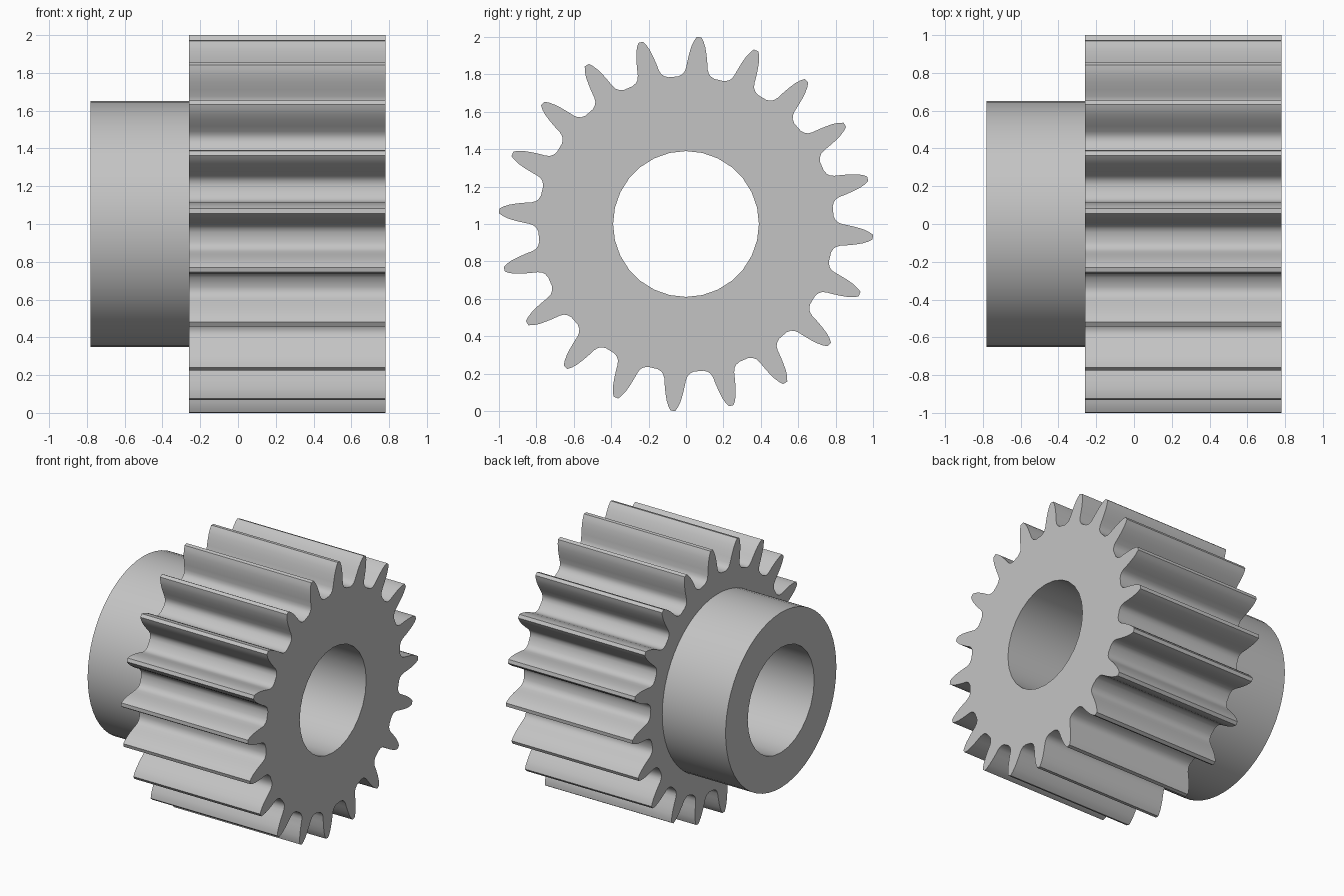
import bpy, bmesh
from math import sin, cos, pi, radians, hypot, atan2

if "Cube" in bpy.data.objects:
    bpy.data.objects.remove(bpy.data.objects["Cube"], do_unlink=True)

TEETH = 20
FIRST_TOOTH = radians(4)
BORE_RADIUS, HUB_RADIUS = 0.39, 0.65
BACK, STEP, FRONT = -0.78, -0.26, 0.78

steel = bpy.data.materials.new("grey_steel")
steel.use_nodes = True
colour = (0.55, 0.55, 0.55, 1)
steel.diffuse_color = colour
steel.node_tree.nodes["Principled BSDF"].inputs["Base Color"].default_value = colour


def polar(angle, radius):
    """Point in the (y, z) plane, angle measured from straight up towards +y."""
    return radius * sin(angle), 1 + radius * cos(angle)


def circle(radius, sides):
    return [polar(2 * pi * i / sides, radius) for i in range(sides)]


def gear_outline():
    # One flank from tip to root fillet: (half width, height from the axis)
    flank = [(0.013, 1.001), (0.026, 0.979), (0.037, 0.95), (0.046, 0.912),
             (0.053, 0.87), (0.058, 0.832), (0.065, 0.811), (0.077, 0.796),
             (0.098, 0.784)]
    tooth = [(-w, h) for w, h in reversed(flank)] + flank
    return [polar(FIRST_TOOTH + 2 * pi * i / TEETH + atan2(w, h), hypot(w, h))
            for i in range(TEETH) for w, h in tooth]


def ring_prism(name, outline, hole, x0, x1, cap_ends):
    """Extrude an outline with a hole along x, capping the chosen ends."""
    bm = bmesh.new()
    rims = {x0: [], x1: []}
    for loop in (outline, hole):
        ends = []
        for x in (x0, x1):
            verts = [bm.verts.new((x, y, z)) for y, z in loop]
            edges = [bm.edges.new((verts[i - 1], verts[i])) for i in range(len(verts))]
            rims[x] += edges
            ends.append(verts)
        a, b = ends
        for i in range(len(a)):
            quad = (a[i - 1], a[i], b[i], b[i - 1])
            bm.faces.new(quad if loop is hole else quad[::-1])
    for x in cap_ends:
        caps = bmesh.ops.triangle_fill(bm, edges=rims[x], use_beauty=True)["geom"]
        faces = [f for f in caps if isinstance(f, bmesh.types.BMFace)]
        for f in faces:
            f.normal_update()
            if (f.normal.x > 0) != (x == x1):
                f.normal_flip()
    bmesh.ops.recalc_face_normals(bm, faces=bm.faces)
    mesh = bpy.data.meshes.new(name)
    bm.to_mesh(mesh)
    bm.free()
    mesh.materials.append(steel)
    obj = bpy.data.objects.new(name, mesh)
    bpy.context.collection.objects.link(obj)
    bpy.ops.object.select_all(action="DESELECT")
    obj.select_set(True)
    bpy.context.view_layer.objects.active = obj
    bpy.ops.object.shade_smooth_by_angle(angle=radians(38))
    return obj


bore = circle(BORE_RADIUS, 28)

# Toothed body, closed at both ends
ring_prism("toothed_body", gear_outline(), bore, STEP, FRONT, (STEP, FRONT))

# Plain hub, open where it meets the toothed body
ring_prism("hub", circle(HUB_RADIUS, 56), bore, BACK, STEP, (BACK,))
